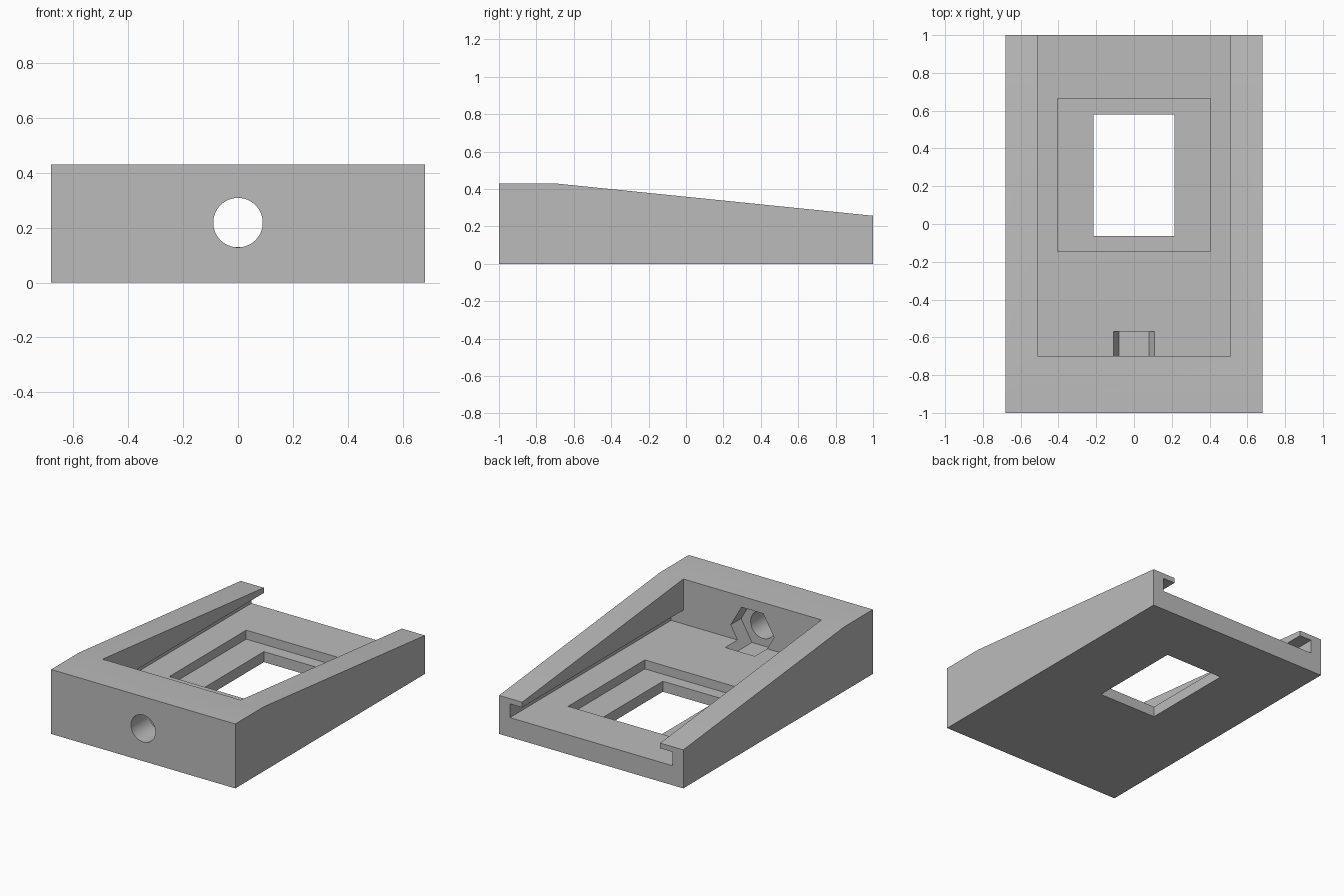
import bpy
import math

if "Cube" in bpy.data.objects:
    bpy.data.objects.remove(bpy.data.objects["Cube"], do_unlink=True)

FLOOR = 0.13        # top of the base plate
RAIL = 0.222        # underside of the rail lips
STOP = -0.70        # inner face of the front wall
BOLT_Z = 0.218      # axis of the bolt hole

grey = bpy.data.materials.new("plain grey")
grey.use_nodes = True
grey.diffuse_color = (0.5, 0.5, 0.5, 1)
grey.node_tree.nodes["Principled BSDF"].inputs["Base Color"].default_value = (0.5, 0.5, 0.5, 1)


def prism(name, outline, axis, start, end):
    """Extrude a 2D outline along the x axis or the y axis."""
    def place(a, b, t):
        return (t, a, b) if axis == "x" else (a, t, b)
    n = len(outline)
    verts = [place(a, b, t) for t in (start, end) for a, b in outline]
    faces = [list(range(n))[::-1], list(range(n, 2 * n))]
    faces += [(i, (i + 1) % n, n + (i + 1) % n, n + i) for i in range(n)]
    if axis == "y":
        faces = [list(f)[::-1] for f in faces]
    mesh = bpy.data.meshes.new(name)
    mesh.from_pydata(verts, [], faces)
    mesh.materials.append(grey)
    obj = bpy.data.objects.new(name, mesh)
    bpy.context.collection.objects.link(obj)
    return obj


def box(name, half_x, y0, y1, z0, z1):
    outline = [(-half_x, z0), (half_x, z0), (half_x, z1), (-half_x, z1)]
    return prism(name, outline, "y", y0, y1)


def rod(name, radius, sides, y0, y1):
    outline = [(radius * math.cos(math.tau * i / sides),
                BOLT_Z + radius * math.sin(math.tau * i / sides)) for i in range(sides)]
    return prism(name, outline, "y", y0, y1)


# Wedge-shaped body, flat over the front wall and sloping to the back
profile = [(-1, 0), (1, 0), (1, 0.257), (STOP, 0.43), (-1, 0.43)]
body = prism("sloped_holder", profile, "x", -0.68, 0.68)

cutters = [
    box("rail_slot", 0.60, STOP, 1.2, FLOOR, RAIL),             # undercut slide
    box("top_opening", 0.51, STOP, 1.2, RAIL - 0.04, 0.6),      # open top between lips
    box("floor_recess", 0.405, -0.145, 0.665, 0.07, 0.17),      # stepped ledge
    box("floor_window", 0.215, -0.063, 0.58, -0.1, 0.15),       # through window
    rod("nut_pocket", 0.16, 6, -0.81, -0.57),                   # hexagonal nut trap
    rod("bolt_hole", 0.09, 64, -1.1, -0.75),                    # hole in front wall
]

bpy.context.view_layer.objects.active = body
body.select_set(True)
for cutter in cutters:
    cutter.hide_render = True
    mod = body.modifiers.new(cutter.name, "BOOLEAN")
    mod.operation = "DIFFERENCE"
    mod.solver = "EXACT"
    mod.object = cutter
    bpy.ops.object.modifier_apply(modifier=mod.name)
    bpy.data.objects.remove(cutter, do_unlink=True)

# Smooth the hole wall and the gentle bend, keep every other edge sharp
bpy.ops.object.shade_smooth_by_angle(angle=math.radians(30))
